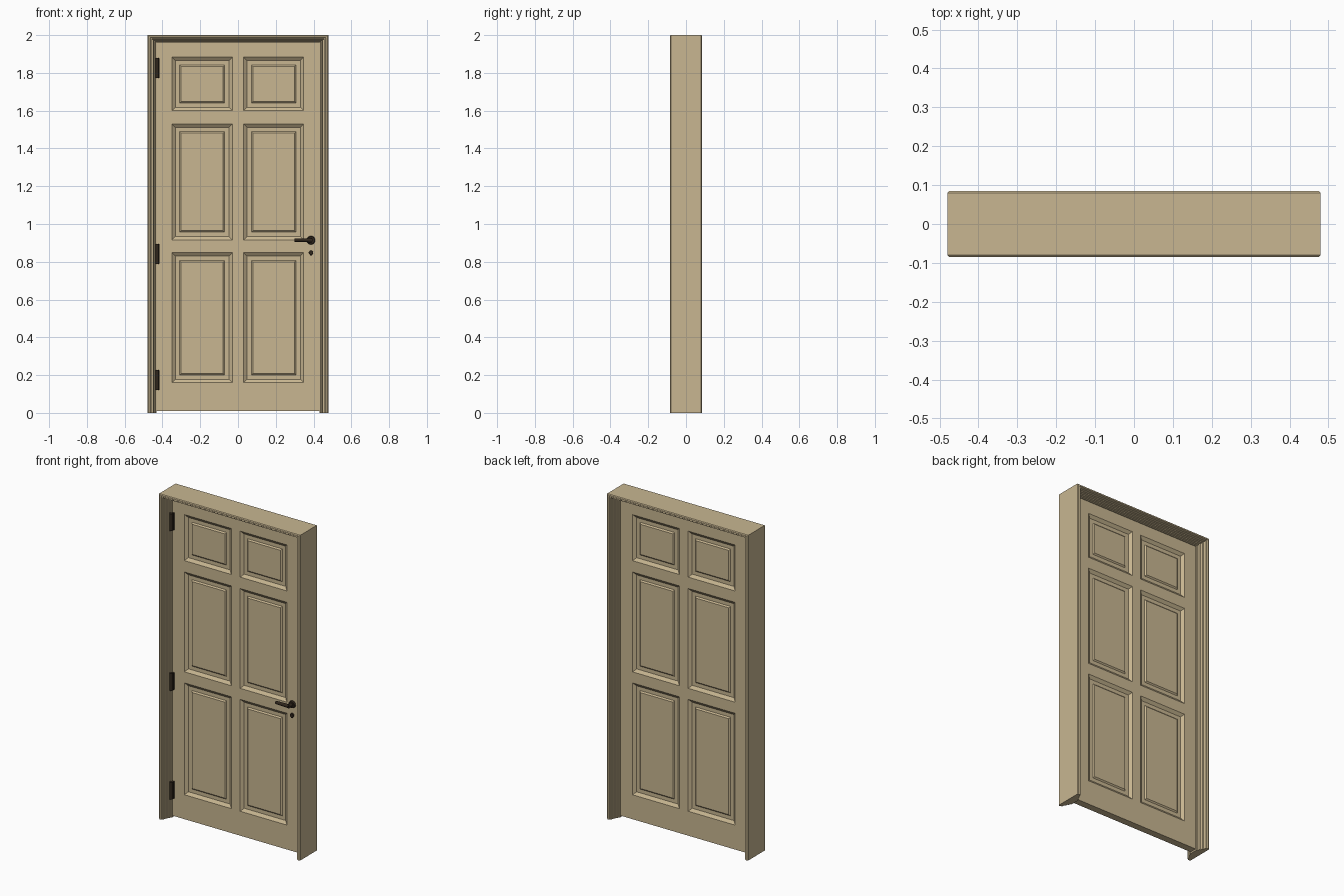
import bpy, bmesh, math
from mathutils import Matrix

if "Cube" in bpy.data.objects:
    bpy.data.objects.remove(bpy.data.objects["Cube"])


def material(name, rgb):
    m = bpy.data.materials.new(name)
    m.diffuse_color = (*rgb, 1)
    m.use_nodes = True
    m.node_tree.nodes["Principled BSDF"].inputs["Base Color"].default_value = m.diffuse_color
    return m


WOOD = material("tan_wood", (0.58, 0.47, 0.285))
METAL = material("dark_bronze", (0.03, 0.02, 0.012))


def finish(bm, name, mat):
    bmesh.ops.recalc_face_normals(bm, faces=bm.faces)
    me = bpy.data.meshes.new(name)
    bm.to_mesh(me)
    bm.free()
    me.materials.append(mat)
    ob = bpy.data.objects.new(name, me)
    bpy.context.collection.objects.link(ob)
    return ob


def box(bm, x0, x1, y0, y1, z0, z1):
    mat = Matrix.Translation(((x0 + x1) / 2, (y0 + y1) / 2, (z0 + z1) / 2)) @ \
        Matrix.Diagonal((x1 - x0, y1 - y0, z1 - z0, 1))
    bmesh.ops.create_cube(bm, size=1, matrix=mat)


def rod(bm, p, r1, r2, length, axis, n=12):
    rot = {"x": Matrix.Rotation(math.pi / 2, 4, "Y"),
           "y": Matrix.Rotation(math.pi / 2, 4, "X"),
           "z": Matrix.Identity(4)}[axis]
    bmesh.ops.create_cone(bm, cap_ends=True, segments=n, radius1=r1, radius2=r2,
                          depth=length, matrix=Matrix.Translation(p) @ rot)


# door frame: stepped moulding profile (inset from outside, depth) swept round the opening
half = [(0, .08), (.005, .085), (.014, .085), (.018, .08), (.024, .08), (.026, .062),
        (.032, .060), (.035, .045), (.041, .043), (.044, .030), (.049, .028)]
profile = half + [(o, -y) for o, y in reversed(half)]
bm = bmesh.new()
rings = []
for sx, top in ((-1, 0), (-1, 1), (1, 1), (1, 0)):
    rings.append([bm.verts.new((sx * (.48 - o), y, (2 - .85 * o) * top)) for o, y in profile])
n = len(profile)
for a, b in zip(rings, rings[1:]):
    for i in range(n):
        j = (i + 1) % n
        bm.faces.new((a[i], a[j], b[j], b[i]))
bm.faces.new(rings[0])
bm.faces.new(rings[-1])
finish(bm, "door_frame", WOOD)

# door leaf: gridded slab whose panel cells are inset into raised panels on both sides
xs = [-.433, -.35, -.03, .03, .348, .433]
zs = [.01, .16, .848, .916, 1.53, 1.60, 1.883, 1.962]
T = .022
bm = bmesh.new()
panels = []
grids = {}
for s in (-1, 1):
    g = grids[s] = [[bm.verts.new((x, s * T, z)) for z in zs] for x in xs]
    for i in range(len(xs) - 1):
        for k in range(len(zs) - 1):
            q = [g[i][k], g[i + 1][k], g[i + 1][k + 1], g[i][k + 1]]
            f = bm.faces.new(q if s < 0 else q[::-1])
            if i in (1, 3) and k in (1, 3, 5):
                panels.append(f)


def border(g):
    return ([c[0] for c in g] + g[-1][1:] + [c[-1] for c in reversed(g[:-1])]
            + g[0][-2:0:-1])


A, B = border(grids[-1]), border(grids[1])
for i in range(len(A)):
    j = (i + 1) % len(A)
    bm.faces.new((A[i], B[i], B[j], A[j]))
bm.normal_update()
for width, depth in ((.018, -.014), (.023, 0), (.008, .007)):
    bmesh.ops.inset_individual(bm, faces=panels, thickness=width, depth=depth,
                               use_even_offset=True)
    bm.normal_update()
finish(bm, "door_leaf", WOOD)

# hinges: leaf plate and knuckle
for idx, zc in enumerate((.173, .842, 1.825)):
    bm = bmesh.new()
    box(bm, -.434, -.416, -.034, -.02, zc - .052, zc + .052)
    rod(bm, (-.427, -.04, zc), .0095, .0095, .106, "z")
    finish(bm, f"hinge_{idx + 1}", METAL)

# lever handle: rosette, neck and tapering lever
bm = bmesh.new()
rod(bm, (.386, -.027, .914), .023, .02, .012, "y", 16)
rod(bm, (.386, -.045, .914), .011, .011, .034, "y")
rod(bm, (.343, -.056, .914), .009, .011, .09, "x")
finish(bm, "lever_handle", METAL)

# keyhole cover
bm = bmesh.new()
rod(bm, (.386, -.026, .848), .012, .011, .012, "y")
box(bm, .381, .391, -.03, -.02, .832, .848)
finish(bm, "keyhole_cover", METAL)
